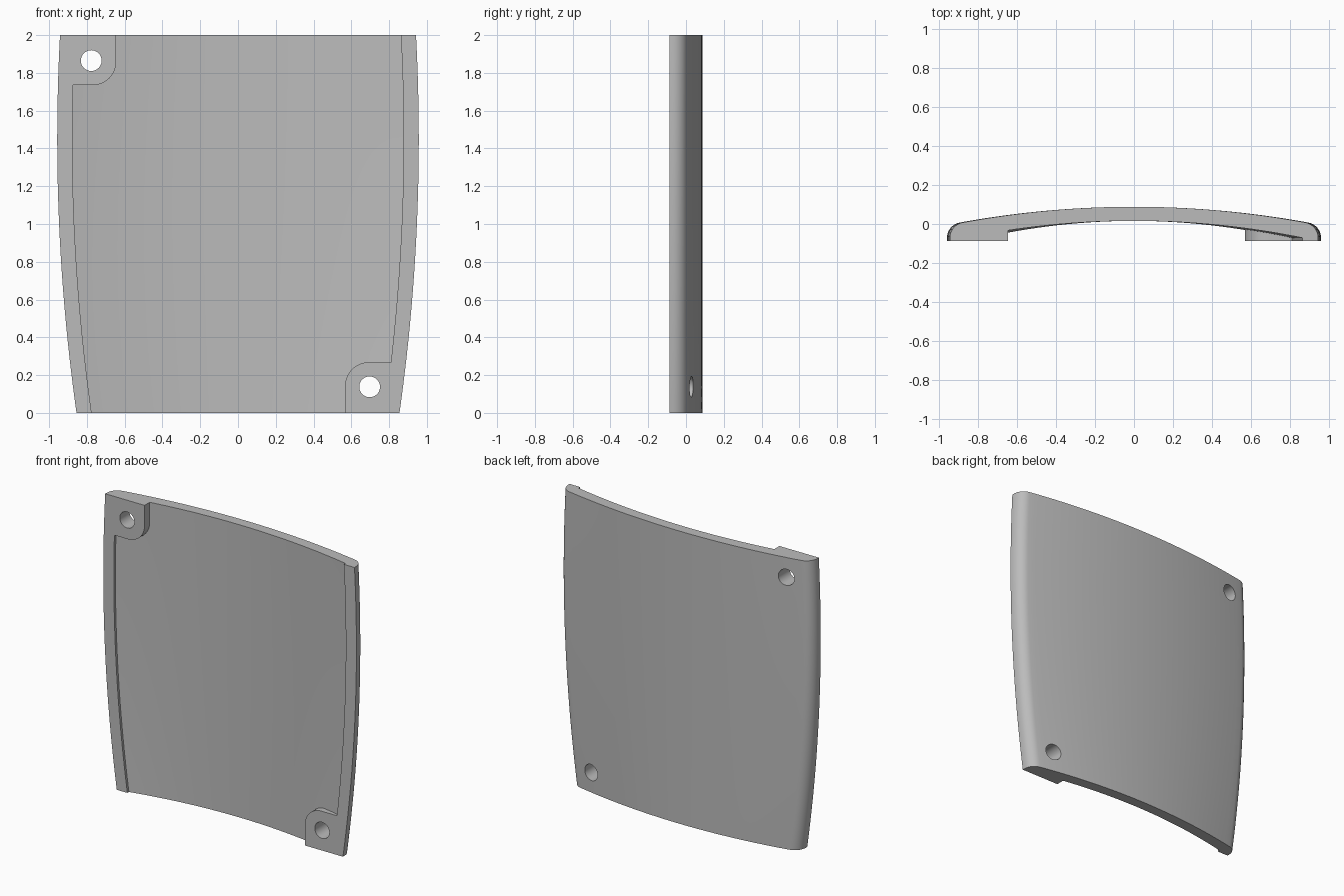
import bpy, bmesh, math
from math import sin, cos, pi, sqrt

if "Cube" in bpy.data.objects:
    bpy.data.objects.remove(bpy.data.objects["Cube"])

FRONT, BACK = -0.088, 0.088
RIM, FILLET, WALL = 0.08, 0.08, 0.072

grey = bpy.data.materials.new("plain grey")
grey.use_nodes = True
grey.diffuse_color = (0.5, 0.5, 0.5, 1)
grey.node_tree.nodes["Principled BSDF"].inputs["Base Color"].default_value = (0.5, 0.5, 0.5, 1)


def half_width(z):
    return 0.957 - 0.0485 * (z - 1.45) ** 2


def loft(name, sections):
    """Skin a stack of closed rings and cap both ends."""
    bm = bmesh.new()
    rings = [[bm.verts.new(p) for p in s] for s in sections]
    n = len(rings[0])
    for a, b in zip(rings, rings[1:]):
        for i in range(n):
            j = (i + 1) % n
            bm.faces.new((a[i], a[j], b[j], b[i]))
    bm.faces.new(rings[0][::-1])
    bm.faces.new(rings[-1])
    bmesh.ops.recalc_face_normals(bm, faces=bm.faces)
    mesh = bpy.data.meshes.new(name)
    bm.to_mesh(mesh)
    bm.free()
    mesh.materials.append(grey)
    obj = bpy.data.objects.new(name, mesh)
    bpy.context.collection.objects.link(obj)
    return obj


def subtract(target, cutter):
    """Cut one object out of another and drop the cutter."""
    mod = target.modifiers.new("cut", "BOOLEAN")
    mod.operation, mod.solver, mod.object = "DIFFERENCE", "EXACT", cutter
    bpy.context.view_layer.objects.active = target
    bpy.ops.object.modifier_apply(modifier=mod.name)
    bpy.data.objects.remove(cutter)


def body_section(z, steps=20, round_steps=10):
    # Bowed back, tangent edge fillets, flat front
    w = half_width(z)
    radius = w * w / (2 * 0.092)
    cy = BACK - radius
    fx = w - FILLET
    fy = cy + sqrt((radius - FILLET) ** 2 - fx ** 2)
    tilt = math.asin(fx / (radius - FILLET))
    half = [(radius * sin(tilt * i / steps), cy + radius * cos(tilt * i / steps))
            for i in range(steps + 1)]
    for i in range(1, round_steps + 1):
        a = tilt + (pi / 2 - tilt) * i / round_steps
        half.append((fx + FILLET * sin(a), fy + FILLET * cos(a)))
    half.append((w, FRONT))
    ring = [(-x, y) for x, y in half[:0:-1]] + half
    return [(x, y, z) for x, y in ring]


def hollow_section(z, steps=40):
    # Bowed floor of the recess between the side rims
    w = half_width(z) - RIM
    arc = [(w * (2 * i / steps - 1), BACK - WALL - 0.087 * (2 * i / steps - 1) ** 2)
           for i in range(steps + 1)]
    return [(x, y, z) for x, y in arc + [(w, -0.2), (-w, -0.2)]]


def boss_block(side, edge_x, edge_z, end_z, r=0.125, steps=12):
    # Corner block with one rounded inner corner
    up = 1 if end_z > edge_z else -1
    cx, cz = edge_x + side * r, edge_z + up * r
    pts = [(edge_x, end_z)]
    pts += [(cx - side * r * cos(pi / 2 * i / steps), cz - up * r * sin(pi / 2 * i / steps))
            for i in range(steps + 1)]
    pts += [(side * 1.2, edge_z), (side * 1.2, end_z)]
    return loft("boss_block", [[(x, y, z) for x, z in pts] for y in (-0.3, 0.3)])


def hole_pin(x, z, r=0.055, n=40):
    return loft("hole_pin", [[(x + r * cos(2 * pi * i / n), y, z + r * sin(2 * pi * i / n))
                              for i in range(n)] for y in (-0.4, 0.4)])


# Main curved panel
ROWS = 28
panel = loft("curved_panel", [body_section(2 * i / ROWS) for i in range(ROWS + 1)])

# Front recess, leaving the two corner bosses standing
hollow = loft("recess_cutter", [hollow_section(-0.05 + 2.1 * i / ROWS) for i in range(ROWS + 1)])
subtract(hollow, boss_block(-1, -0.645, 1.735, 2.3))
subtract(hollow, boss_block(1, 0.567, 0.268, -0.3))
subtract(panel, hollow)

# Screw holes through the bosses
for x, z in ((-0.777, 1.865), (0.697, 0.138)):
    subtract(panel, hole_pin(x, z))

bpy.ops.object.select_all(action="DESELECT")
panel.select_set(True)
bpy.context.view_layer.objects.active = panel
bpy.ops.object.shade_smooth_by_angle(angle=math.radians(30))
